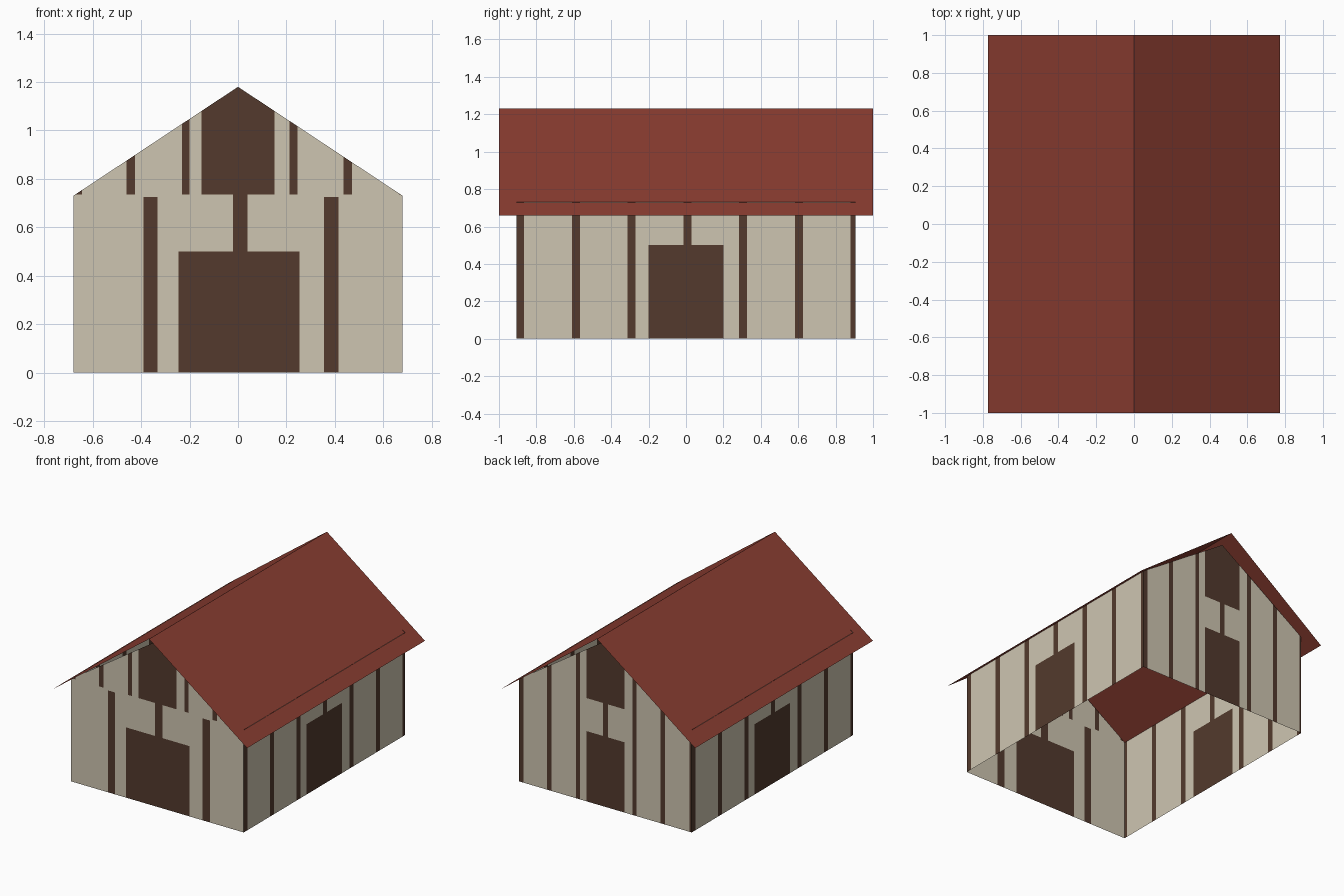
import bpy, bmesh
from math import radians
from mathutils import Vector

cube = bpy.data.objects.get("Cube")
if cube:
    bpy.data.objects.remove(cube, do_unlink=True)

HALF_W, HALF_L = 0.68, 0.907       # wall half width and half length
EAVE, APEX = 0.73, 1.18            # wall top and gable tip
ROOF_X, ROOF_LOW, RIDGE = 0.772, 0.66, 1.23
TOP = 2.0                          # open upper limit for painted zones


def material(name, srgb):
    colour = [((c / 255 + 0.055) / 1.055) ** 2.4 for c in srgb] + [1.0]
    mat = bpy.data.materials.new(name)
    mat.use_nodes = True
    mat.diffuse_color = colour
    mat.node_tree.nodes["Principled BSDF"].inputs["Base Color"].default_value = colour
    return mat


plaster = material("cream plaster", (206, 197, 177))
timber = material("dark brown timber", (83, 58, 45))
roofing = material("red roofing", (138, 61, 49))


def finish(bm, name, mats):
    mesh = bpy.data.meshes.new(name)
    bm.to_mesh(mesh)
    bm.free()
    for mat in mats:
        mesh.materials.append(mat)
    obj = bpy.data.objects.new(name, mesh)
    bpy.context.collection.objects.link(obj)
    return obj


def cut(bm, point, normal, clear=False):
    bmesh.ops.bisect_plane(bm, geom=bm.verts[:] + bm.edges[:] + bm.faces[:], dist=1e-5,
                           plane_co=point, plane_no=normal, clear_outer=clear)


def wall(name, half, depth, angle, zones, gable=False):
    """Thin wall sheet, cut along the timber zones (left, right, low, high)."""
    bm = bmesh.new()
    top = APEX if gable else EAVE
    outline = [(-half, 0), (half, 0), (half, top), (-half, top)]
    bm.faces.new([bm.verts.new((u, -depth, z)) for u, z in outline])
    if gable:
        for side in (-1, 1):
            cut(bm, (0, 0, APEX), Vector((side * (APEX - EAVE), 0, half)), clear=True)
    for u in {u for zone in zones for u in zone[:2]}:
        cut(bm, (u, 0, 0), (1, 0, 0))
    for z in {z for zone in zones for z in zone[2:]}:
        cut(bm, (0, 0, z), (0, 0, 1))
    for face in bm.faces:
        c = face.calc_center_median()
        face.material_index = int(any(l < c.x < r and lo < c.z < hi
                                      for l, r, lo, hi in zones))
    wall_obj = finish(bm, name, [plaster, timber])
    wall_obj.rotation_euler.z = radians(angle)


# Timber posts and the loft hatch shared by both gable ends
GABLE_POSTS = [(-0.68, -0.645), (-0.46, -0.425), (-0.232, -0.2),
               (0.213, 0.245), (0.436, 0.47), (0.664, 0.68)]
loft = (-0.15, 0.15, 0.735, TOP)

# Front: wide door, two heavy posts, short posts above the eave line
front = [(l, r, 0.735, TOP) for l, r in GABLE_POSTS]
front += [loft, (-0.245, 0.253, 0, 0.5), (-0.02, 0.04, 0.5, 0.735),
          (-0.39, -0.333, 0, 0.725), (0.355, 0.415, 0, 0.725)]
wall("front_wall", HALF_W, HALF_L, 0, front, gable=True)

# Back: full height posts and a narrow door
back = [(l, r, 0, TOP) for l, r in GABLE_POSTS]
back += [loft, (-0.15, 0.15, 0, 0.5), (-0.02, 0.02, 0.5, 0.735)]
wall("back_wall", HALF_W, HALF_L, 180, back, gable=True)

# Long sides: evenly spaced posts around a central door
side = [(-0.908 + i * 0.298, -0.865 + i * 0.298, 0, TOP) for i in range(7)]
side.append((-0.2, 0.2, 0, 0.5))
wall("left_wall", HALF_L, HALF_W, 90, side)
wall("right_wall", HALF_L, HALF_W, 270, side)

# Roof: two thin slopes meeting at the ridge
bm = bmesh.new()
rows = [[bm.verts.new((x, y, z)) for y in (-1, 1)]
        for x, z in ((-ROOF_X, ROOF_LOW), (0, RIDGE), (ROOF_X, ROOF_LOW))]
for a, b in zip(rows, rows[1:]):
    bm.faces.new((a[0], b[0], b[1], a[1]))
finish(bm, "roof", [roofing])
